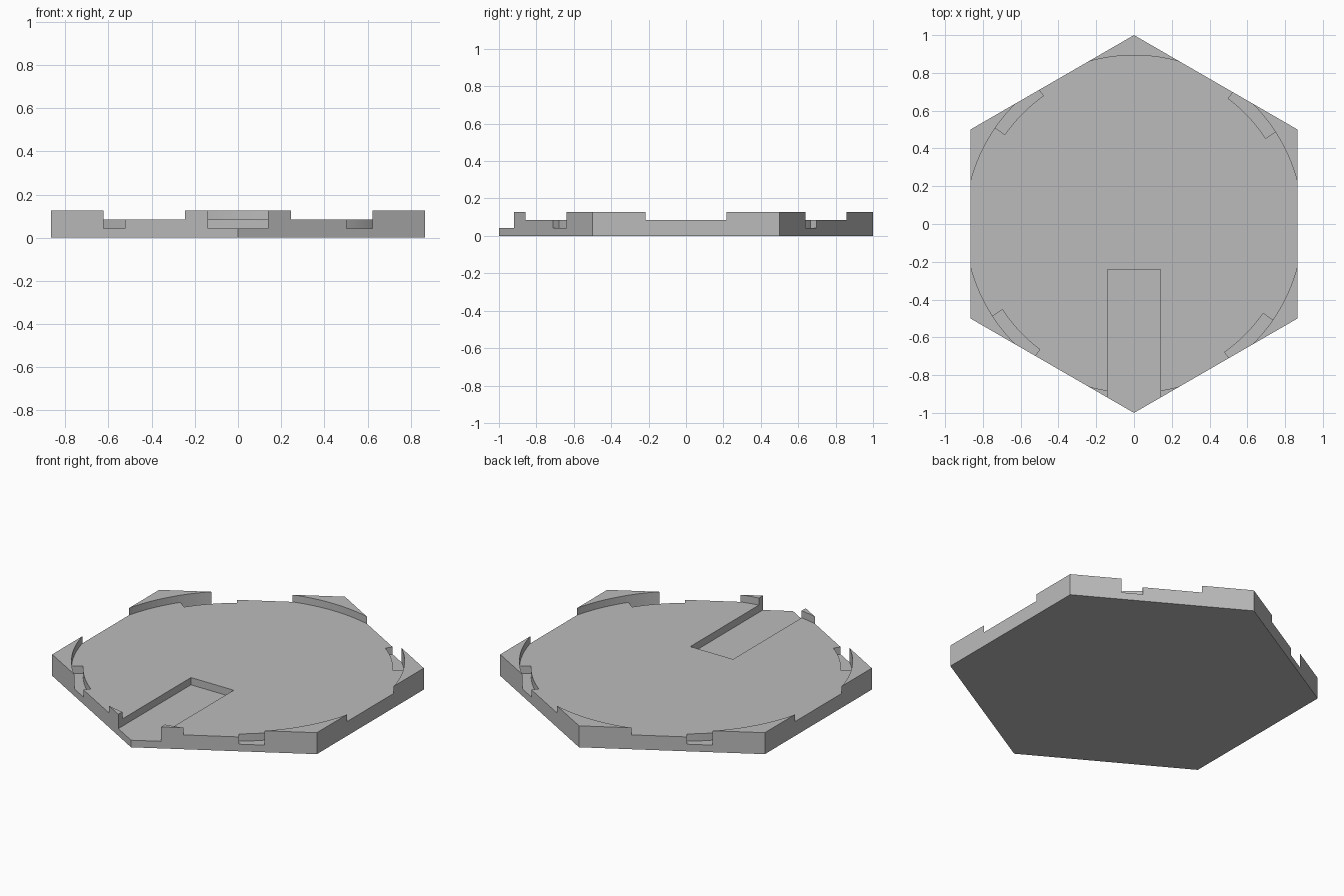
import bpy
import bmesh
from math import cos, sin, radians

if "Cube" in bpy.data.objects:
    bpy.data.objects.remove(bpy.data.objects["Cube"], do_unlink=True)

TOP, FLOOR, DEEP = 0.127, 0.085, 0.042   # rim, dish floor, slot floor
DISH_R, NOTCH_R = 0.893, 0.831

grey = bpy.data.materials.new("plain grey")
grey.use_nodes = True
colour = (0.5, 0.5, 0.5, 1)
grey.diffuse_color = colour
grey.node_tree.nodes["Principled BSDF"].inputs["Base Color"].default_value = colour


def arc(radius, start, end, steps):
    """Points along an arc, angles in degrees."""
    angles = [radians(start + (end - start) * i / steps) for i in range(steps + 1)]
    return [(radius * cos(a), radius * sin(a)) for a in angles]


def prism(name, outline, low, high):
    """Extrude a flat outline between two heights."""
    bm = bmesh.new()
    face = bm.faces.new([bm.verts.new((x, y, low)) for x, y in outline])
    grown = bmesh.ops.extrude_face_region(bm, geom=[face])["geom"]
    verts = [v for v in grown if isinstance(v, bmesh.types.BMVert)]
    bmesh.ops.translate(bm, verts=verts, vec=(0, 0, high - low))
    bmesh.ops.recalc_face_normals(bm, faces=bm.faces)
    mesh = bpy.data.meshes.new(name)
    bm.to_mesh(mesh)
    bm.free()
    mesh.materials.append(grey)
    obj = bpy.data.objects.new(name, mesh)
    bpy.context.collection.objects.link(obj)
    return obj


# Hexagonal tile with points at the front and back
tile = prism("hexagonal_tile", arc(1, 30, 330, 5), 0, TOP)

# Shallow round dish
cutters = [prism("dish_cutter", arc(DISH_R, 0, 358, 179), FLOOR, 0.3)]

# Straight slot running in from the front point
slot = [(-0.14, -1.2), (0.14, -1.2), (0.14, -0.24), (-0.14, -0.24)]
cutters.append(prism("slot_cutter", slot, DEEP, 0.31))

# Four curved locking notches along the edge of the dish
for middle in (43.1, 135.3, 223.1, 315.3):
    start, end = middle - 10, middle + 10
    outline = arc(DISH_R + 0.0005, start, end, 16) + arc(NOTCH_R, end, start, 16)
    cutters.append(prism("notch_cutter", outline, DEEP, 0.32))

# Apply every cut, then discard the cutters
bpy.context.view_layer.objects.active = tile
for cutter in cutters:
    cutter.hide_render = True
    cut = tile.modifiers.new("cut", "BOOLEAN")
    cut.operation = "DIFFERENCE"
    cut.solver = "EXACT"
    cut.object = cutter
    bpy.ops.object.modifier_apply(modifier=cut.name)
    bpy.data.objects.remove(cutter, do_unlink=True)
